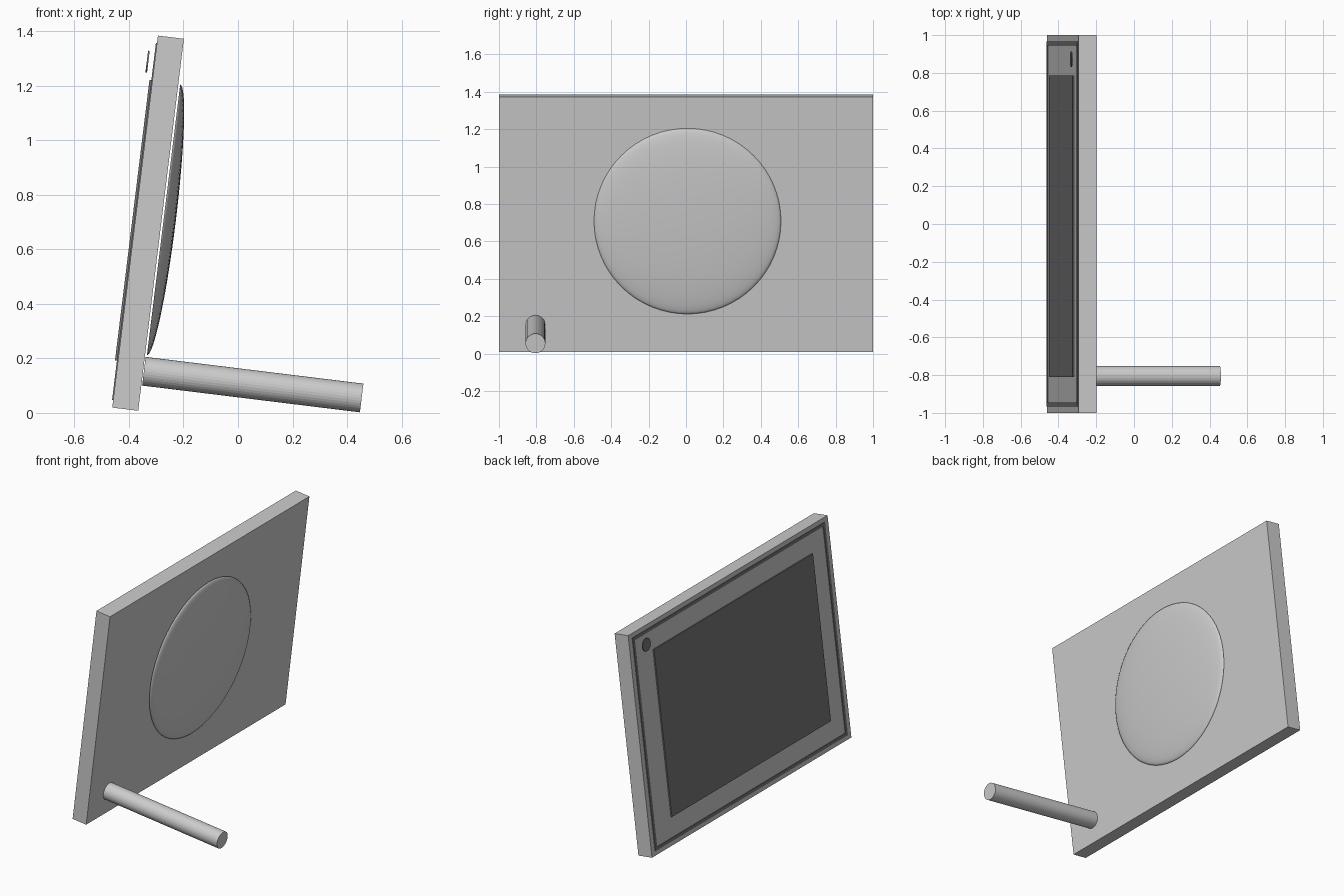
import bpy, bmesh, math
from mathutils import Matrix, Vector

if "Cube" in bpy.data.objects:
    bpy.data.objects.remove(bpy.data.objects["Cube"])

# Everything is built in the leaning panel's own frame, then tilted 7 degrees
TILT = Matrix.Translation((-0.33, 0, 0.696)) @ Matrix.Rotation(math.radians(7), 4, 'Y')
ALONG_X = Matrix.Rotation(math.radians(90), 4, 'Y')
FACE = 0.048

dark = bpy.data.materials.new("dark")
dark.diffuse_color = (0.18, 0.18, 0.185, 1)
dark.use_nodes = True
dark.node_tree.nodes["Principled BSDF"].inputs["Base Color"].default_value = dark.diffuse_color


def finish(name, bm, mat=None):
    bmesh.ops.recalc_face_normals(bm, faces=bm.faces)
    me = bpy.data.meshes.new(name)
    bm.to_mesh(me)
    bm.free()
    ob = bpy.data.objects.new(name, me)
    bpy.context.collection.objects.link(ob)
    ob.matrix_world = TILT
    if mat:
        me.materials.append(mat)
    return ob


def add_box(bm, lo, hi):
    lo, hi = Vector(lo), Vector(hi)
    m = Matrix.Translation((lo + hi) / 2) @ Matrix.Diagonal((*(hi - lo), 1))
    bmesh.ops.create_cube(bm, size=1, matrix=m)


def box(name, lo, hi, mat=None):
    bm = bmesh.new()
    add_box(bm, lo, hi)
    return finish(name, bm, mat)


def rod(name, x0, x1, y, z, r, sides, mat=None):
    bm = bmesh.new()
    bmesh.ops.create_cone(bm, cap_ends=True, segments=sides, radius1=r, radius2=r,
                          depth=x1 - x0,
                          matrix=Matrix.Translation(((x0 + x1) / 2, y, z)) @ ALONG_X)
    return finish(name, bm, mat)


# Main slab
box("panel", (-FACE, -1, -0.6875), (FACE, 1, 0.6875))

# Support rod near the lower corner
rod("support_rod", 0.051, 0.856, -0.805, -0.541, 0.053, 32)

# Shallow dome: flattened half sphere just off the slab
bm = bmesh.new()
bmesh.ops.create_uvsphere(bm, u_segments=64, v_segments=32, radius=0.5, matrix=ALONG_X)
cut = bmesh.ops.bisect_plane(bm, geom=bm.verts[:] + bm.edges[:] + bm.faces[:], dist=1e-5,
                             plane_co=(0, 0, 0), plane_no=(1, 0, 0), clear_inner=True)
bmesh.ops.holes_fill(bm, edges=[e for e in bm.edges if e.is_boundary])
bmesh.ops.transform(bm, verts=bm.verts,
                    matrix=Matrix.Translation((0.055, 0.008, 0.019)) @ Matrix.Diagonal((0.09, 1, 1, 1)))
dome = finish("dome", bm)
for p in dome.data.polygons:
    p.use_smooth = len(p.vertices) < 5

# Thin raised border on the other face
bm = bmesh.new()
oy, oz, w = 0.965, 0.66, 0.02
xa, xb = -FACE - 0.004, -FACE + 0.002
for s in (-1, 1):
    y0, y1 = sorted((s * oy, s * (oy - w)))
    z0, z1 = sorted((s * oz, s * (oz - w)))
    add_box(bm, (xa, y0, -oz), (xb, y1, oz))
    add_box(bm, (xa, w - oy, z0), (xb, oy - w, z1))
finish("border", bm, dark)

# Screen and round button
box("screen", (-FACE - 0.011, -0.81, -0.514), (-FACE - 0.003, 0.785, 0.523), dark)
rod("button", -0.077, -0.071, 0.872, 0.588, 0.04, 32, dark)
